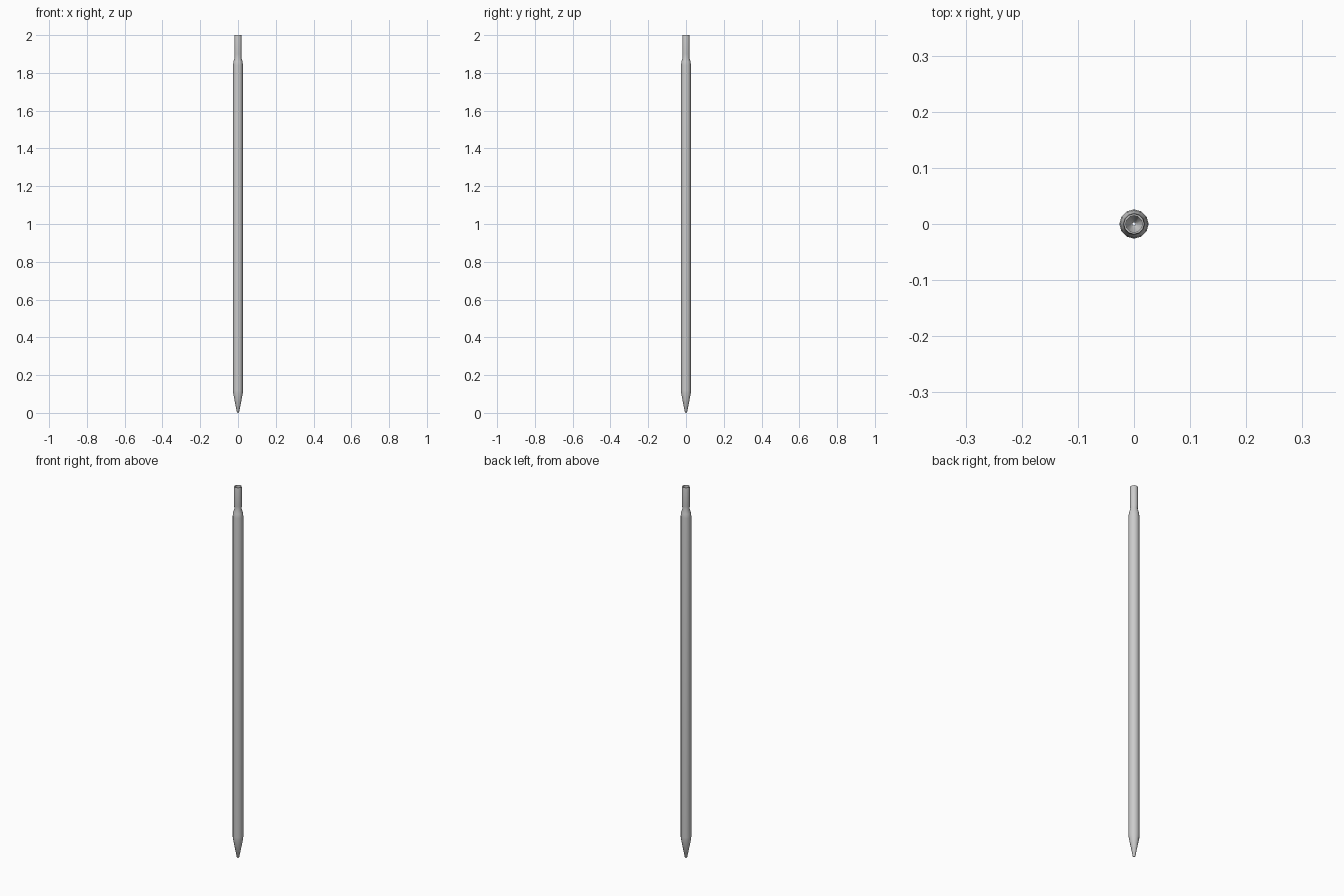
import bpy, bmesh, math

if "Cube" in bpy.data.objects:
    bpy.data.objects.remove(bpy.data.objects["Cube"])

SIDES = 12

def lathe(name, profile):
    """Revolve an open (radius, z) profile into a hollow tube."""
    bm = bmesh.new()
    rings = []
    for r, z in profile:
        rings.append([bm.verts.new((r * math.cos(2 * math.pi * i / SIDES),
                                    r * math.sin(2 * math.pi * i / SIDES), z))
                      for i in range(SIDES)])
    for a, b in zip(rings, rings[1:]):
        for i in range(SIDES):
            j = (i + 1) % SIDES
            bm.faces.new((a[i], a[j], b[j], b[i]))
    me = bpy.data.meshes.new(name)
    bm.to_mesh(me)
    bm.free()
    ob = bpy.data.objects.new(name, me)
    bpy.context.collection.objects.link(ob)
    bpy.context.view_layer.objects.active = ob
    ob.select_set(True)
    bpy.ops.object.shade_smooth_by_angle(angle=math.radians(35))
    ob.select_set(False)
    return ob

# pointed shaft with shoulder, waist, and an open-ended neck
lathe("pointed_rod", [
    (0.003, 0.0), (0.006, 0.003), (0.0255, 0.105), (0.026, 0.12),
    (0.026, 1.84), (0.024, 1.86), (0.0175, 1.88),
    (0.0195, 1.90), (0.0195, 1.99), (0.018, 2.0),
    # inner rim of the socket
    (0.015, 2.0), (0.015, 1.88),
])
